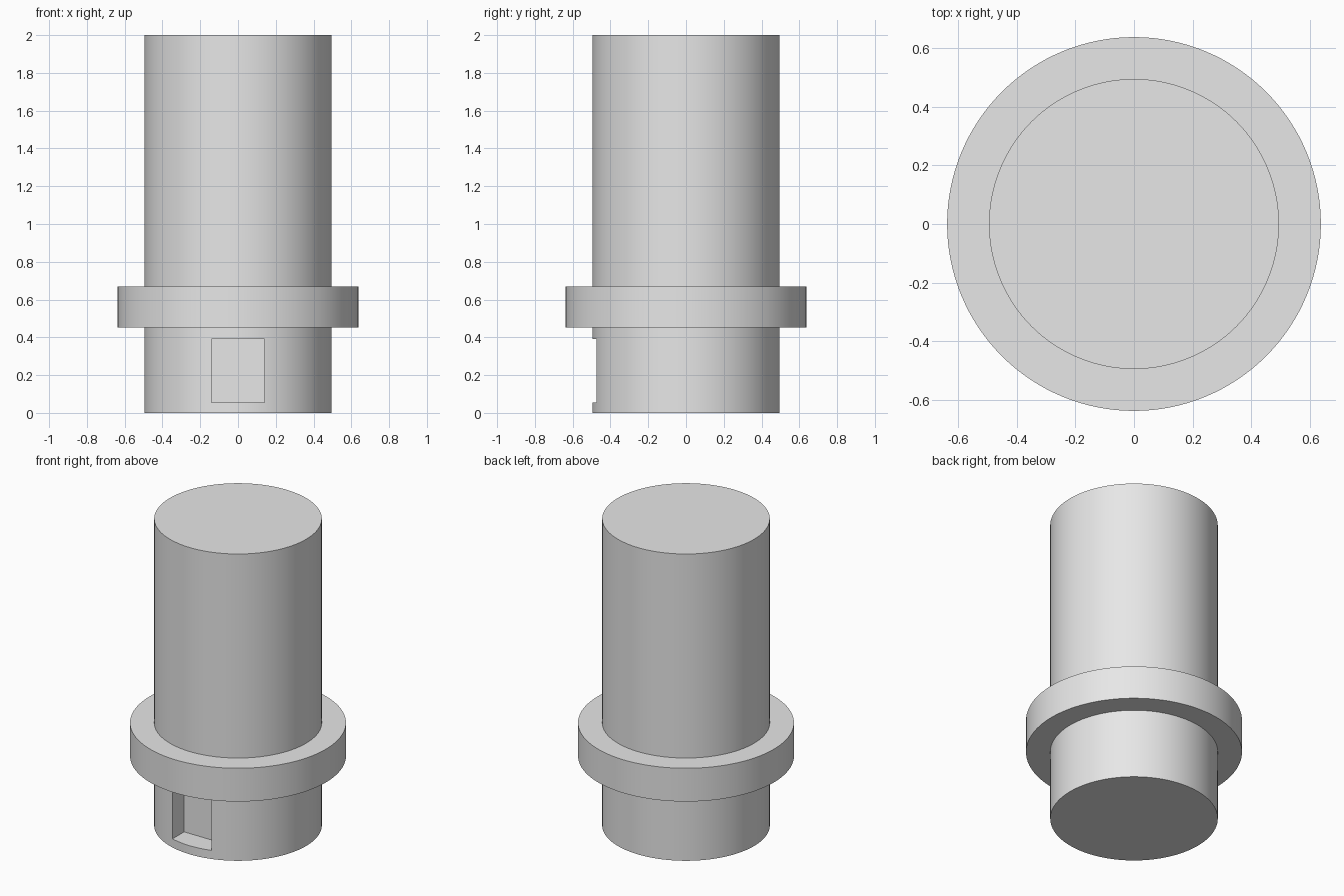
import bpy, bmesh
from math import pi, radians

old = bpy.data.objects.get("Cube")
if old:
    bpy.data.objects.remove(old, do_unlink=True)

BODY_R, COLLAR_R, HEIGHT = 0.495, 0.638, 2.0
COLLAR_LOW, COLLAR_HIGH = 0.453, 0.67

grey = bpy.data.materials.new("plain grey")
grey.use_nodes = True
grey.diffuse_color = (0.8, 0.8, 0.8, 1)
grey.node_tree.nodes["Principled BSDF"].inputs["Base Color"].default_value = (0.8, 0.8, 0.8, 1)


def make_object(name, bm):
    bmesh.ops.recalc_face_normals(bm, faces=bm.faces)
    mesh = bpy.data.meshes.new(name)
    bm.to_mesh(mesh)
    bm.free()
    mesh.materials.append(grey)
    obj = bpy.data.objects.new(name, mesh)
    bpy.context.collection.objects.link(obj)
    return obj


def lathe(name, profile, steps=128):
    """Revolve a half profile of (radius, height) points about z."""
    bm = bmesh.new()
    verts = [bm.verts.new((r, 0, z)) for r, z in profile]
    edges = [bm.edges.new(pair) for pair in zip(verts, verts[1:])]
    bmesh.ops.spin(bm, geom=verts + edges, cent=(0, 0, 0), axis=(0, 0, 1),
                   angle=2 * pi, steps=steps, use_merge=True)
    bmesh.ops.remove_doubles(bm, verts=bm.verts, dist=1e-5)
    # Close the flat ends with single caps
    bmesh.ops.holes_fill(bm, edges=[e for e in bm.edges if e.is_boundary], sides=0)
    return make_object(name, bm)


def box(name, low, high):
    bm = bmesh.new()
    bmesh.ops.create_cube(bm, size=1)
    for v in bm.verts:
        v.co = [h if c > 0 else l for c, l, h in zip(v.co, low, high)]
    return make_object(name, bm)


# Cylinder with its collar
body = lathe("collared_cylinder", [
    (BODY_R, 0), (BODY_R, COLLAR_LOW), (COLLAR_R, COLLAR_LOW),
    (COLLAR_R, COLLAR_HIGH), (BODY_R, COLLAR_HIGH), (BODY_R, HEIGHT)])

# Rectangular pocket in the lower front
cutter = box("pocket_cutter", (-0.14, -0.8, 0.056), (0.14, -0.355, 0.39))
cutter.hide_render = True

bpy.ops.object.select_all(action="DESELECT")
body.select_set(True)
bpy.context.view_layer.objects.active = body
cut = body.modifiers.new("pocket", "BOOLEAN")
cut.operation = "DIFFERENCE"
cut.solver = "EXACT"
cut.object = cutter
bpy.ops.object.modifier_apply(modifier=cut.name)
bpy.data.objects.remove(cutter, do_unlink=True)

bpy.ops.object.shade_smooth_by_angle(angle=radians(30))
